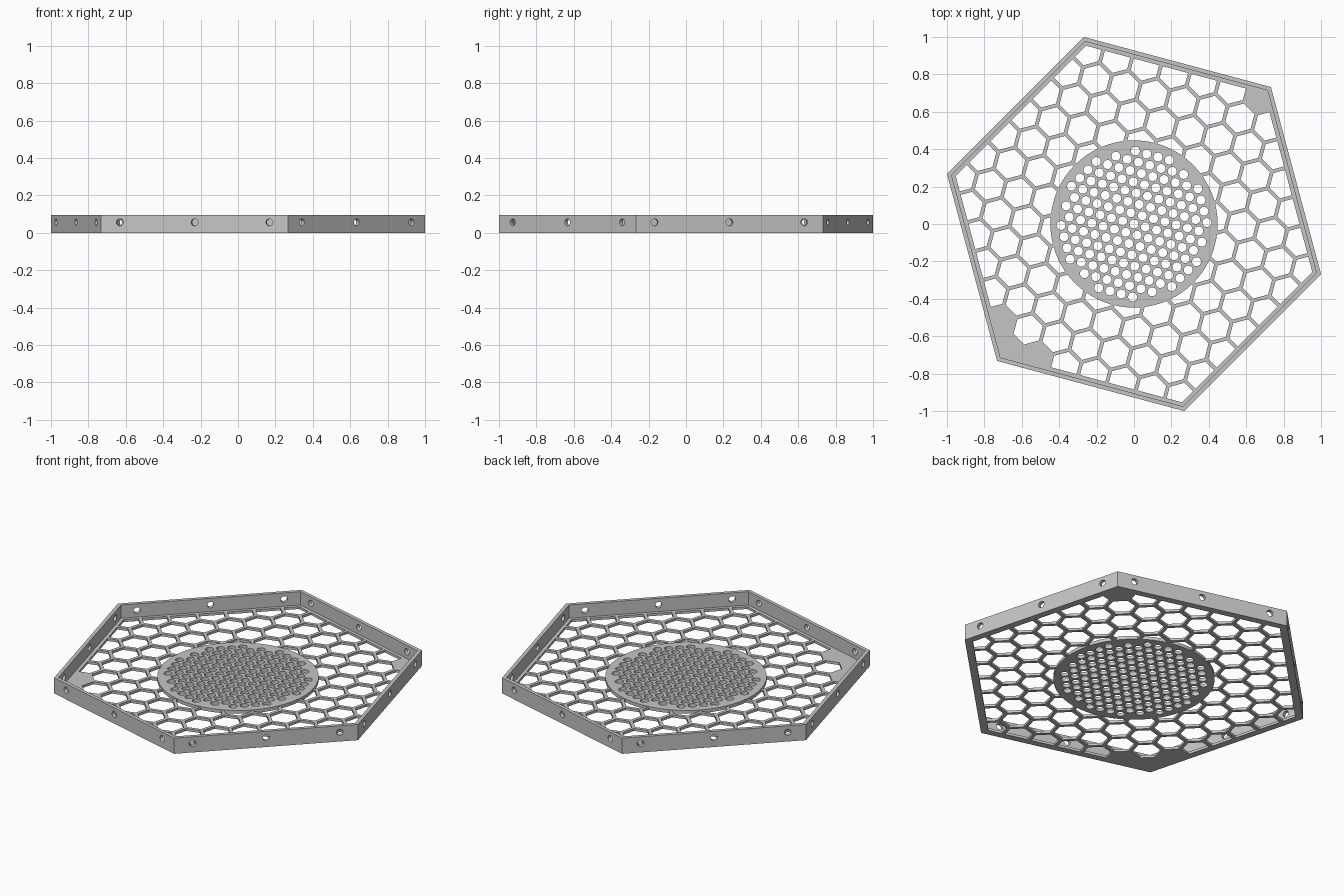
import bpy
import bmesh
import math
from mathutils import Vector, Matrix

if "Cube" in bpy.data.objects:
    bpy.data.objects.remove(bpy.data.objects["Cube"], do_unlink=True)

TILT = math.radians(15)
CORNER = 1 / math.cos(TILT)               # outer corner radius
APOTHEM = CORNER * math.cos(math.pi / 6)
WALL, LEDGE = 0.022, 0.042                # wall thickness, rim width of the floor
HEIGHT, FLOOR, DISC = 0.096, 0.015, 0.02  # wall height, floor and disc thickness
DISC_R = 0.447
CELL_STEP, CELL_R = 0.16, 0.081           # large honeycomb
HOLE_STEP, HOLE_R = 0.0625, 0.024         # fine perforation

grey = bpy.data.materials.new("Grey plastic")
grey.use_nodes = True
grey.diffuse_color = (0.56, 0.56, 0.56, 1)
grey.node_tree.nodes["Principled BSDF"].inputs["Base Color"].default_value = grey.diffuse_color


def polar(radius, angle):
    return Vector((radius * math.cos(angle), radius * math.sin(angle)))


def ring(radius, sides, centre=Vector((0, 0)), start=0.0):
    return [centre + polar(radius, start + math.tau * i / sides) for i in range(sides)]


def hexagon(apothem):
    return ring(apothem / math.cos(math.pi / 6), 6, start=math.pi / 4)


def lattice(step, reach=9):
    """Triangular grid of points turned to suit the frame."""
    a, b = polar(step, math.radians(45)), polar(step, math.radians(105))
    span = range(-reach, reach + 1)
    return [a * i + b * j for i in span for j in span]


def clip(poly, apothem):
    """Trim a convex polygon to the frame's inner hexagon."""
    for k in range(6):
        normal = polar(1, math.radians(75 + 60 * k))
        kept = []
        for p, q in zip(poly, poly[1:] + poly[:1]):
            dp, dq = p.dot(normal) - apothem, q.dot(normal) - apothem
            if dp <= 0:
                kept.append(p)
            if dp * dq < 0:
                kept.append(p.lerp(q, dp / (dp - dq)))
        poly = kept
    return poly


def area(poly):
    return abs(sum(p.x * q.y - q.x * p.y for p, q in zip(poly, poly[1:] + poly[:1]))) / 2


def finish(name, bm):
    mesh = bpy.data.meshes.new(name)
    bm.to_mesh(mesh)
    bm.free()
    obj = bpy.data.objects.new(name, mesh)
    bpy.context.collection.objects.link(obj)
    mesh.materials.append(grey)
    return obj


def plate(name, loops, height):
    """Fill nested outlines (first is outer, others are holes) and thicken upward."""
    bm = bmesh.new()
    for loop in loops:
        verts = [bm.verts.new((p.x, p.y, 0)) for p in loop]
        for u, v in zip(verts, verts[1:] + verts[:1]):
            bm.edges.new((u, v))
    bmesh.ops.remove_doubles(bm, verts=bm.verts[:], dist=1e-5)
    bmesh.ops.triangle_fill(bm, use_beauty=True, edges=bm.edges[:], normal=(0, 0, 1))
    top = bmesh.ops.extrude_face_region(bm, geom=bm.faces[:])["geom"]
    bmesh.ops.translate(bm, vec=(0, 0, height),
                        verts=[g for g in top if isinstance(g, bmesh.types.BMVert)])
    bmesh.ops.recalc_face_normals(bm, faces=bm.faces[:])
    return finish(name, bm)


def cylinders(name, radius, depth, sides, matrices):
    bm = bmesh.new()
    for m in matrices:
        bmesh.ops.create_cone(bm, cap_ends=True, segments=sides, radius1=radius,
                              radius2=radius, depth=depth, matrix=m)
    obj = finish(name, bm)
    obj.hide_render = True
    return obj


def activate(obj):
    bpy.ops.object.select_all(action="DESELECT")
    obj.select_set(True)
    bpy.context.view_layer.objects.active = obj


def cut(obj, cutter):
    mod = obj.modifiers.new("cut", "BOOLEAN")
    mod.operation, mod.solver, mod.object = "DIFFERENCE", "EXACT", cutter
    activate(obj)
    bpy.ops.object.modifier_apply(modifier=mod.name)
    bpy.data.objects.remove(cutter, do_unlink=True)


# Upright hexagonal wall with three screw holes in each side
wall = plate("frame_wall", [hexagon(APOTHEM), hexagon(APOTHEM - WALL)], HEIGHT)
drills = []
for k in range(6):
    turn = Matrix.Rotation(math.radians(75 + 60 * k), 4, "Z")
    for along in (-0.4, 0, 0.4):
        place = Matrix.Translation((APOTHEM - WALL / 2, along * CORNER, 0.056))
        drills.append(turn @ place @ Matrix.Rotation(math.pi / 2, 4, "Y"))
cut(wall, cylinders("screw_hole_cutter", 0.019, 0.1, 20, drills))

# Honeycomb floor, trimmed at the rim, with solid patches in two corners
axis = polar(1, math.pi / 4)
cells = []
for c in lattice(CELL_STEP):
    if c.length + CELL_R < DISC_R or not -0.85 < c.dot(axis) < 0.95:
        continue
    cell = clip(ring(CELL_R, 6, c, TILT), APOTHEM - LEDGE)
    if len(cell) > 2 and area(cell) > 0.0002:
        cells.append(cell)
web = plate("honeycomb_floor", [hexagon(APOTHEM - WALL)] + cells, FLOOR)
cut(web, cylinders("disc_cutter", DISC_R, 0.2, 72, [Matrix.Identity(4)]))

# Round centre plate with a fine grid of holes
holes = [ring(HOLE_R, 18, c) for c in lattice(HOLE_STEP) if c.length < 0.4]
disc = plate("perforated_disc", [ring(DISC_R, 72)] + holes, DISC)

for part in (wall, web, disc):
    activate(part)
    bpy.ops.object.shade_smooth_by_angle(angle=math.radians(30))
